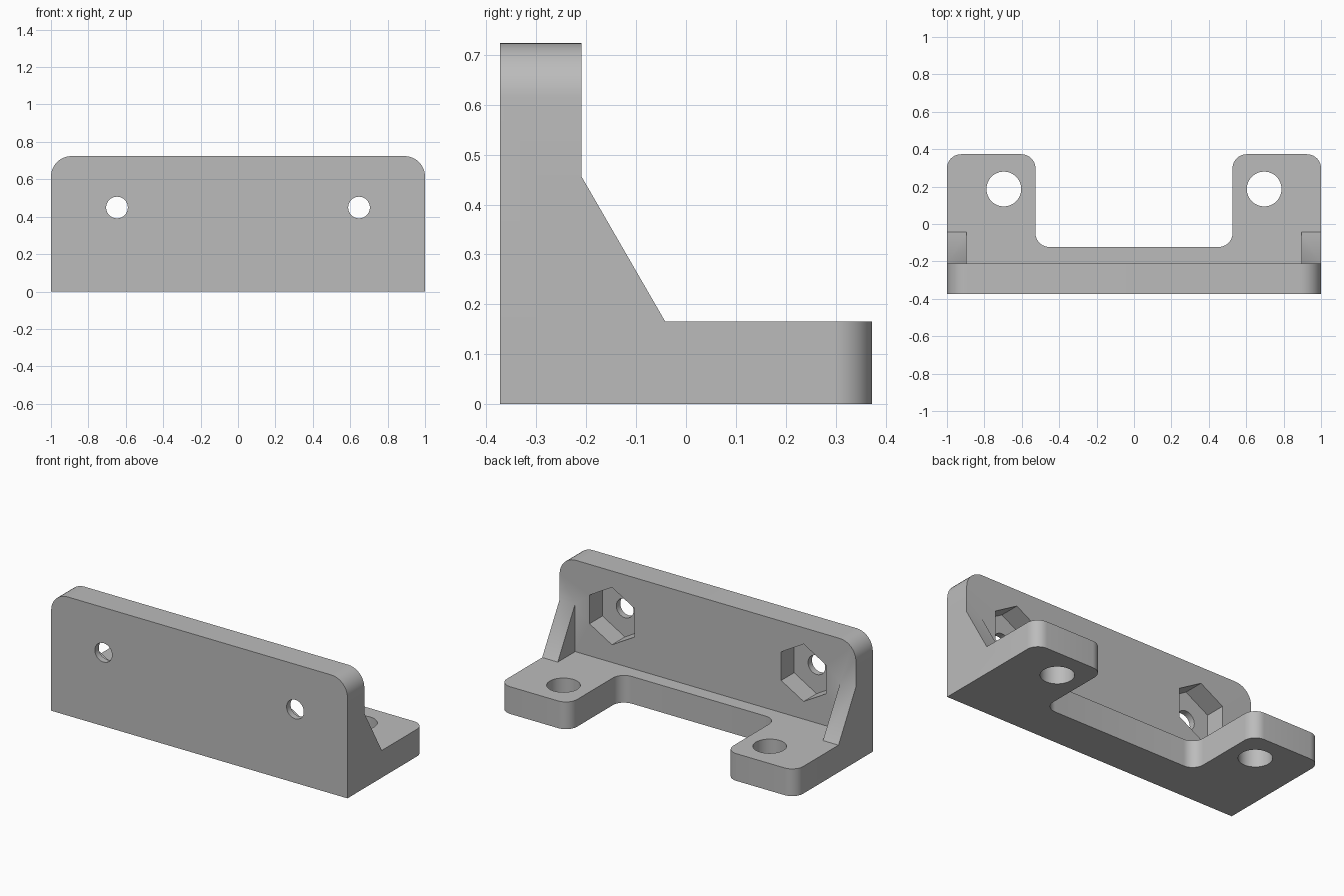
import bpy
import bmesh
from math import cos, sin, pi
from mathutils import Vector, Matrix

if "Cube" in bpy.data.objects:
    bpy.data.objects.remove(bpy.data.objects["Cube"], do_unlink=True)

FRONT, WALL_BACK, BACK = -0.373, -0.21, 0.373
BASE_TOP, TOP = 0.166, 0.724

grey = bpy.data.materials.new("plain_grey")
grey.use_nodes = True
colour = (0.5, 0.5, 0.5, 1)
grey.diffuse_color = colour
grey.node_tree.nodes["Principled BSDF"].inputs["Base Color"].default_value = colour

# Planes for profiles: each maps (u, v, depth) to (x, y, z)
PLANES = {
    "XY": Matrix(((1, 0, 0), (0, 1, 0), (0, 0, 1))),
    "XZ": Matrix(((1, 0, 0), (0, 0, 1), (0, 1, 0))),
    "YZ": Matrix(((0, 0, 1), (1, 0, 0), (0, 1, 0))),
}


def rounded(corners, steps=10):
    """Outline from (u, v, radius) corners, with right-angle corners filleted."""
    points = []
    for i, (u, v, r) in enumerate(corners):
        p = Vector((u, v))
        if r == 0:
            points.append(p)
            continue
        a = (Vector(corners[i - 1][:2]) - p).normalized() * r
        b = (Vector(corners[(i + 1) % len(corners)][:2]) - p).normalized() * r
        for k in range(steps + 1):
            t = k / steps * pi / 2
            points.append(p + a * (1 - sin(t)) + b * (1 - cos(t)))
    return points


def ring(u, v, radius, sides):
    """Regular polygon with a vertex pointing up."""
    return [(u + radius * sin(2 * pi * k / sides), v + radius * cos(2 * pi * k / sides))
            for k in range(sides)]


def prism(name, outline, plane, start, end):
    bm = bmesh.new()
    low, high = [[bm.verts.new(PLANES[plane] @ Vector((u, v, d))) for u, v in outline]
                 for d in (start, end)]
    bm.faces.new(low)
    bm.faces.new(high)
    for i in range(len(low)):
        bm.faces.new((low[i - 1], low[i], high[i], high[i - 1]))
    bmesh.ops.recalc_face_normals(bm, faces=bm.faces)
    mesh = bpy.data.meshes.new(name)
    bm.to_mesh(mesh)
    bm.free()
    mesh.materials.append(grey)
    obj = bpy.data.objects.new(name, mesh)
    bpy.context.collection.objects.link(obj)
    return obj


def combine(target, tool, operation):
    tool.hide_render = True
    mod = target.modifiers.new(tool.name, "BOOLEAN")
    mod.operation, mod.solver, mod.object = operation, "EXACT", tool
    bpy.context.view_layer.objects.active = target
    bpy.ops.object.modifier_apply(modifier=mod.name)
    bpy.data.objects.remove(tool, do_unlink=True)


# Upright wall with rounded top corners
wall = rounded([(-1, 0, 0), (1, 0, 0), (1, TOP, 0.11), (-1, TOP, 0.11)])
bracket = prism("mounting_bracket", wall, "XZ", FRONT, WALL_BACK)

# U-shaped foot plate with two rounded legs
legs = [(1, BACK, 0.075), (0.527, BACK, 0.075), (0.527, -0.123, 0.075)]
foot = [(-1, FRONT, 0), (1, FRONT, 0)] + legs + [(-u, v, r) for u, v, r in reversed(legs)]
combine(bracket, prism("foot_plate", rounded(foot), "XY", 0, BASE_TOP), "UNION")

# Sloped gussets at both ends
slope = [(-0.3, 0.08), (-0.042, 0.08), (-0.042, BASE_TOP), (WALL_BACK, 0.457), (-0.3, 0.457)]
for side in (-1, 1):
    combine(bracket, prism("gusset", slope, "YZ", side * 0.895, side), "UNION")

# Foot holes, wall holes and hexagonal nut pockets
for side in (-1, 1):
    x = side * 0.647
    cutters = [
        prism("foot_hole", ring(side * 0.696, 0.187, 0.093, 48), "XY", -0.1, 0.3),
        prism("nut_pocket", ring(x, 0.449, 0.175, 6), "XZ", WALL_BACK - 0.125, -0.1),
        prism("wall_hole", ring(x, 0.449, 0.058, 40), "XZ", -0.5, -0.1),
    ]
    for cutter in cutters:
        combine(bracket, cutter, "DIFFERENCE")

# Smooth fillets and holes, crisp edges
bpy.ops.object.select_all(action="DESELECT")
bracket.select_set(True)
bpy.context.view_layer.objects.active = bracket
bpy.ops.object.shade_smooth_by_angle(angle=pi / 6)
